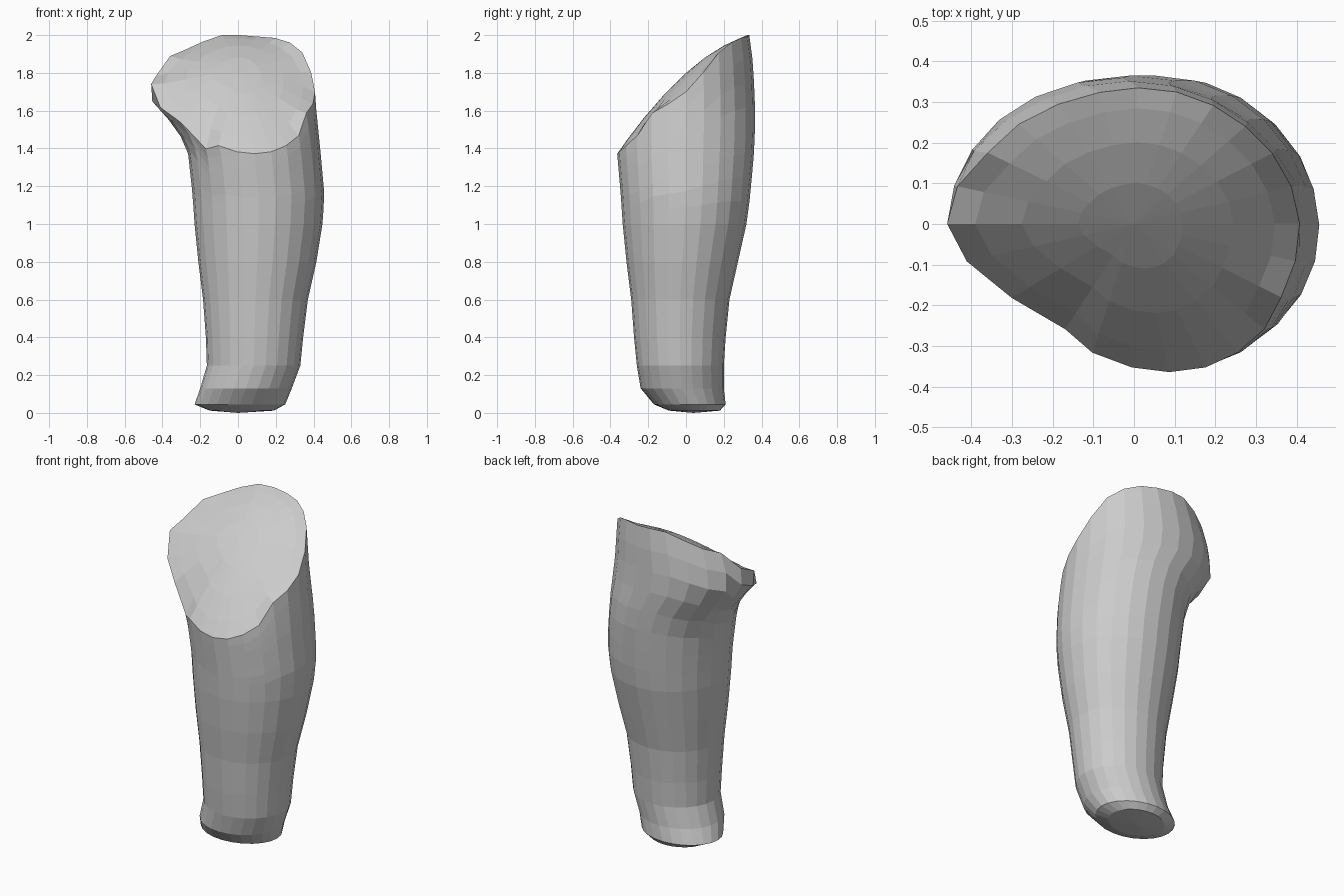
import bpy, bmesh, math

if "Cube" in bpy.data.objects:
    bpy.data.objects.remove(bpy.data.objects["Cube"])

# Cross-section limits: z, left, right, front, back
SECTIONS = [
    (0.012, -0.15, 0.19, -0.09, 0.18),
    (0.045, -0.23, 0.25, -0.17, 0.21),
    (0.13, -0.20, 0.285, -0.24, 0.20),
    (0.25, -0.165, 0.33, -0.26, 0.20),
    (0.40, -0.17, 0.345, -0.275, 0.21),
    (0.60, -0.185, 0.37, -0.29, 0.23),
    (0.80, -0.21, 0.415, -0.315, 0.275),
    (1.00, -0.23, 0.447, -0.335, 0.32),
    (1.15, -0.24, 0.458, -0.345, 0.34),
    (1.38, -0.265, 0.437, -0.365, 0.36),
    (1.50, -0.32, 0.425, -0.365, 0.365),
    (1.65, -0.455, 0.41, -0.36, 0.365),
    (1.75, -0.46, 0.405, -0.36, 0.36),
    (1.90, -0.41, 0.395, -0.35, 0.35),
    (2.00, -0.36, 0.38, -0.34, 0.335),
]
SIDES = 24


def point(z, a):
    for lo, hi in zip(SECTIONS, SECTIONS[1:]):
        if z <= hi[0]:
            break
    t = max(0, min(1, (z - lo[0]) / (hi[0] - lo[0])))
    l, r, f, b = [p + (q - p) * t for p, q in zip(lo[1:], hi[1:])]
    return ((l + r) / 2 + (r - l) / 2 * math.cos(a),
            (f + b) / 2 + (b - f) / 2 * math.sin(a), z)


def slope(y):
    return 1.70 + 0.9 * y


def rim_height(a):
    z = 1.7
    for _ in range(25):
        z = 0.5 * z + 0.5 * slope(point(z, a)[1])
    return min(2.0, z)


bm = bmesh.new()
angles = [2 * math.pi * i / SIDES for i in range(SIDES)]
rims = [rim_height(a) for a in angles]
# ragged raised and lowered spots around the rim
for i, dz in ((1, 0.02), (2, 0.05), (3, 0.04), (4, 0.02), (7, 0.02), (10, 0.03),
              (12, 0.04), (15, -0.07), (22, 0.05), (23, 0.02)):
    rims[i] = min(2.0, rims[i] + dz)

# Rounded base and lower body rings
rings = [[bm.verts.new(point(s[0], a)) for a in angles] for s in SECTIONS[:8]]

# Upper body rings gradually tilt to the slanted rim
z0 = SECTIONS[7][0]
for k in range(1, 9):
    rings.append([bm.verts.new(point(z0 + (h - z0) * k / 8, a)) for a, h in zip(angles, rims)])

# Slightly domed slanted end
rim = [v.co.copy() for v in rings[-1]]
for s in (0.85, 0.6, 0.3):
    ring = []
    for c in rim:
        x, y = c.x * s, c.y * s
        edge = (c.z - slope(c.y)) * s ** 6
        ring.append(bm.verts.new((x, y, min(1.99, slope(y) + edge + 0.10 * (1 - s * s)))))
    rings.append(ring)

for r0, r1 in zip(rings, rings[1:]):
    for i in range(SIDES):
        j = (i + 1) % SIDES
        bm.faces.new((r0[i], r0[j], r1[j], r1[i]))

# Close both ends
top = bm.verts.new((0, 0, 1.80))
bottom = bm.verts.new((0.0, 0.04, 0.0))
for i in range(SIDES):
    j = (i + 1) % SIDES
    bm.faces.new((rings[-1][i], rings[-1][j], top))
    bm.faces.new((rings[0][j], rings[0][i], bottom))

bmesh.ops.recalc_face_normals(bm, faces=bm.faces[:])
mesh = bpy.data.meshes.new("limb_segment")
bm.to_mesh(mesh)
bm.free()
bpy.context.collection.objects.link(bpy.data.objects.new("limb_segment", mesh))
